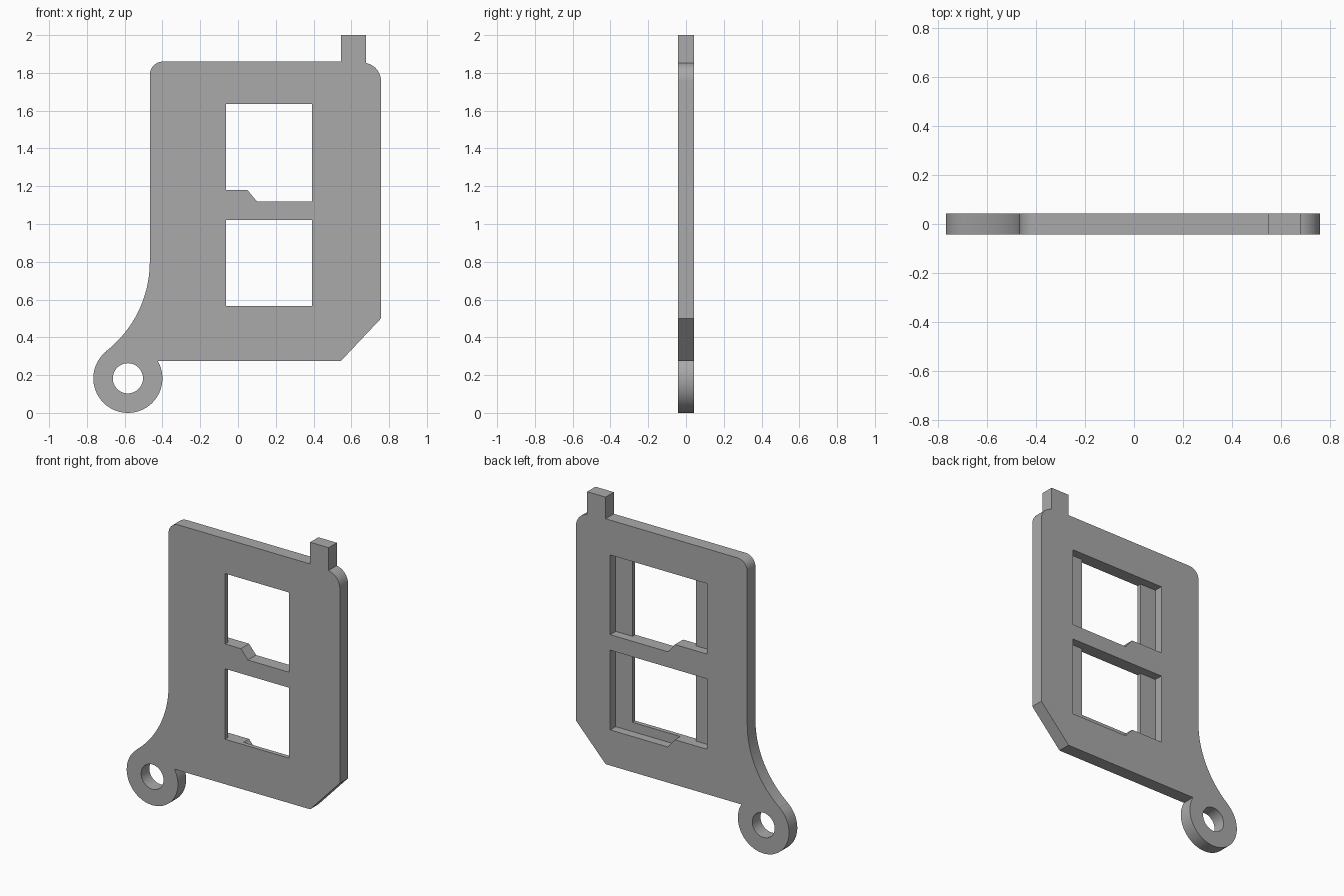
import bpy, bmesh
from math import cos, sin, radians

if "Cube" in bpy.data.objects:
    bpy.data.objects.remove(bpy.data.objects["Cube"], do_unlink=True)

BACK, FRONT = 0.042, -0.042
LEDGE = -0.014           # depth where the rear recesses stop

grey = bpy.data.materials.new("plain grey")
grey.use_nodes = True
grey.diffuse_color = (0.4, 0.4, 0.4, 1)
grey.node_tree.nodes["Principled BSDF"].inputs["Base Color"].default_value = (0.4, 0.4, 0.4, 1)


def arc(cx, cz, r, start, end, steps):
    """Points on a circle arc in the x-z plane, angles in degrees."""
    angles = [radians(start + (end - start) * i / steps) for i in range(steps + 1)]
    return [(cx + r * cos(a), cz + r * sin(a)) for a in angles]


def prism(name, profile, y0, y1):
    """Extrude an x-z outline from y0 to y1."""
    bm = bmesh.new()
    face = bm.faces.new([bm.verts.new((x, y0, z)) for x, z in profile])
    ext = bmesh.ops.extrude_face_region(bm, geom=[face])
    verts = [v for v in ext["geom"] if isinstance(v, bmesh.types.BMVert)]
    bmesh.ops.translate(bm, verts=verts, vec=(0, y1 - y0, 0))
    bmesh.ops.recalc_face_normals(bm, faces=bm.faces)
    mesh = bpy.data.meshes.new(name)
    bm.to_mesh(mesh)
    bm.free()
    mesh.materials.append(grey)
    obj = bpy.data.objects.new(name, mesh)
    bpy.context.collection.objects.link(obj)
    return obj


def cut(target, profile, y0, y1):
    """Subtract an extruded outline from the target."""
    cutter = prism("cutter", profile, y0, y1)
    cutter.hide_render = True
    mod = target.modifiers.new("cut", "BOOLEAN")
    mod.operation, mod.solver, mod.object = "DIFFERENCE", "EXACT", cutter
    bpy.context.view_layer.objects.active = target
    bpy.ops.object.modifier_apply(modifier=mod.name)
    bpy.data.objects.remove(cutter, do_unlink=True)


def stepped(x0, x1, bottom, top):
    """Window outline whose sill steps up towards the right side."""
    return [(x0, top), (x0, bottom + 0.06), (0.05, bottom + 0.06),
            (0.1, bottom), (x1, bottom), (x1, top)]


# Plate outline: clipped corner, rounded corner, tab, rounded corner, neck, ring
ring = (-0.583, 0.183)
outline = [(0.545, 0.275), (0.757, 0.5)]
outline += arc(0.66, 1.757, 0.097, 0, 80, 12)
outline += [(0.677, 2), (0.545, 2), (0.545, 1.86)]
outline += arc(-0.397, 1.79, 0.07, 90, 180, 12)
outline += arc(-1.067, 0.8, 0.6, 0, -52, 20)
outline += arc(*ring, 0.183, 129, 390, 48)
plate = prism("frame_plate", outline, FRONT, BACK)

# Eyelet hole
cut(plate, arc(*ring, 0.08, 0, 350, 35), -1, 1)

# Wider rear recesses, then the narrower front openings
for bottom, top in ((1.12, 1.635), (0.505, 1.02)):
    cut(plate, stepped(-0.178, 0.512, bottom, top), LEDGE, 1)
cut(plate, stepped(-0.063, 0.393, 1.12, 1.635), -1, 1)
cut(plate, [(-0.063, 0.565), (0.393, 0.565), (0.393, 1.02), (-0.063, 1.02)], -1, 1)

bpy.ops.object.select_all(action="DESELECT")
plate.select_set(True)
bpy.context.view_layer.objects.active = plate
bpy.ops.object.shade_smooth_by_angle(angle=radians(30))
